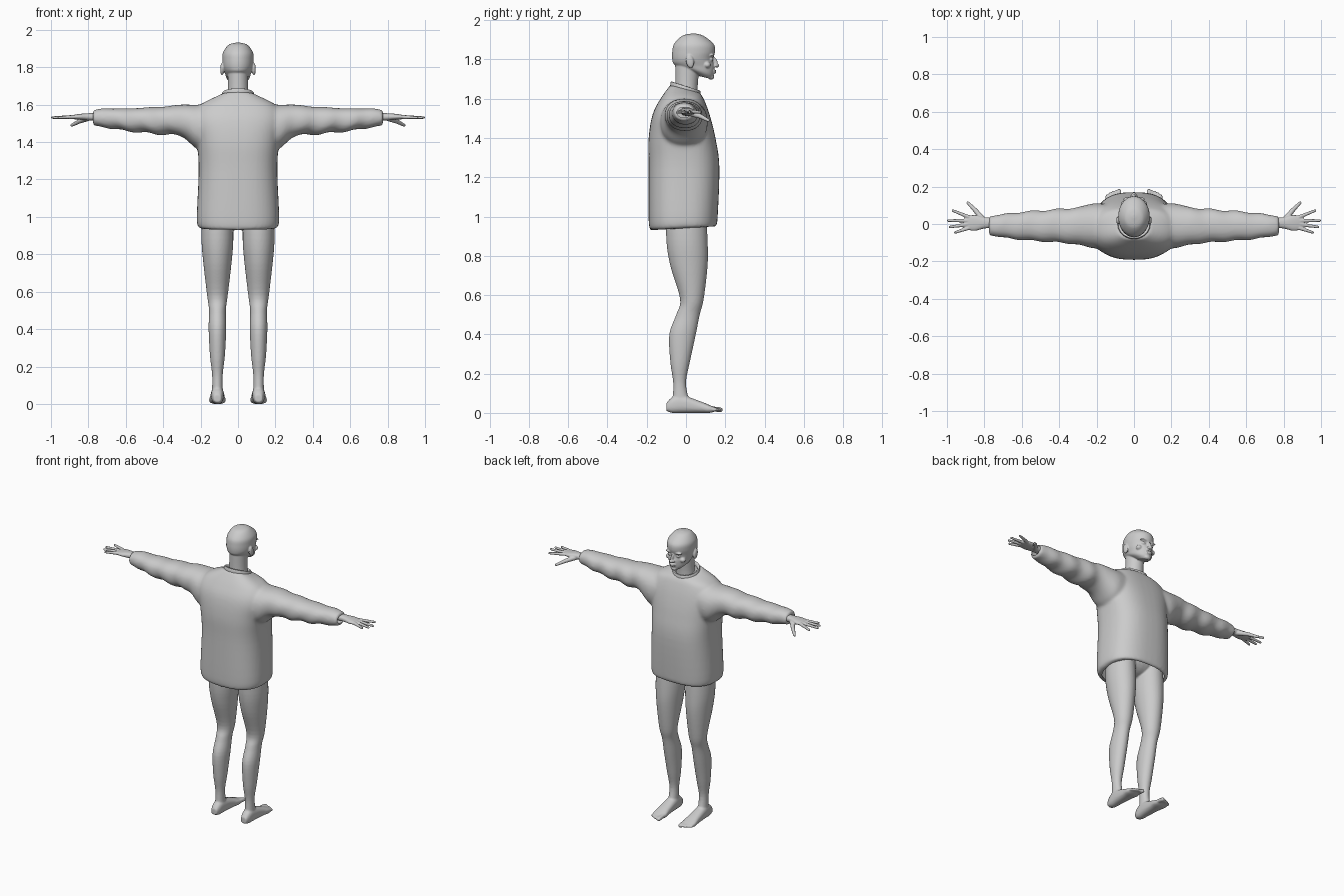
import bpy, bmesh, math
from mathutils import Vector, Matrix

if "Cube" in bpy.data.objects:
    bpy.data.objects.remove(bpy.data.objects["Cube"])

GREY = (0.6, 0.6, 0.6, 1)
material = bpy.data.materials.new("plain light grey")
material.use_nodes = True
material.diffuse_color = GREY
material.node_tree.nodes["Principled BSDF"].inputs["Base Color"].default_value = GREY
WALL = .014


def spline(rows, steps):
    """Pass a smooth curve through the sections, adding steps between them."""
    result = []
    for i in range(len(rows) - 1):
        before, start, end = rows[max(i - 1, 0)], rows[i], rows[i + 1]
        after = rows[min(i + 2, len(rows) - 1)]
        for k in range(steps):
            t = k / steps
            ease = t * t * (3 - 2 * t)
            leave, arrive = t * (1 - t) ** 2 / 2, t * t * (t - 1) / 2
            result.append([s + (e - s) * ease + (e - b) * leave + (a - s) * arrive
                           for b, s, e, a in zip(before, start, end, after)])
    return result + [rows[-1]]


def loft(bm, sections, axis="z", power=2, centre=0, steps=5, segments=48, fold=None):
    """Each section is half width, low side, high side, place on axis, optional tilt."""
    rings = []
    for half, low, high, place, tilt in spline([(*s, 0)[:5] for s in sections], steps):
        ring = []
        for k in range(segments):
            angle = math.tau * k / segments
            u, v = [math.copysign(abs(f) ** (2 / power), f)
                    for f in (math.cos(angle), math.sin(angle))]
            grow = 1 + (fold(place, angle) if fold else 0)
            a = centre + half * u * grow
            b = (low + high) / 2 + (high - low) / 2 * v * grow
            t = place + tilt * v / 2
            ring.append(bm.verts.new({"z": (a, b, t), "x": (t, a, b), "y": (a, t, b)}[axis]))
        rings.append(ring)
    for lower, upper in zip(rings, rings[1:]):
        for k in range(segments):
            j = (k + 1) % segments
            bm.faces.new((lower[k], lower[j], upper[j], upper[k]))
    bm.faces.new(rings[0])
    bm.faces.new(rings[-1])


def ball(bm, centre, radii, tilt=0):
    matrix = (Matrix.Translation(centre) @ Matrix.Rotation(tilt, 4, "X")
              @ Matrix.Diagonal((*radii, 1)))
    bmesh.ops.create_uvsphere(bm, u_segments=24, v_segments=16, radius=1, matrix=matrix)


def digit(bm, start, end, start_radius, end_radius):
    """Tapered, round-ended segment of a finger or toe."""
    start, end = Vector(start), Vector(end)
    ball(bm, start, [start_radius] * 3)
    ball(bm, end, [end_radius] * 3)
    along = end - start
    turn = along.to_track_quat("Z", "Y").to_matrix().to_4x4()
    bmesh.ops.create_cone(bm, cap_ends=True, segments=16, radius1=start_radius,
                          radius2=end_radius, depth=along.length,
                          matrix=Matrix.Translation((start + end) / 2) @ turn)


def mirror(bm):
    """Copy everything built so far to the other side."""
    copied = bmesh.ops.duplicate(bm, geom=bm.verts[:] + bm.edges[:] + bm.faces[:])["geom"]
    for item in copied:
        if isinstance(item, bmesh.types.BMVert):
            item.co.x *= -1


def finish(name, bm, voxel=0, relax=0, cutter=None):
    """Fuse overlapping pieces into one skin, cut any openings and shade it."""
    bmesh.ops.recalc_face_normals(bm, faces=bm.faces[:])
    mesh = bpy.data.meshes.new(name)
    bm.to_mesh(mesh)
    bm.free()
    obj = bpy.data.objects.new(name, mesh)
    bpy.context.collection.objects.link(obj)
    if voxel:
        fuse = obj.modifiers.new("fuse", "REMESH")
        fuse.mode, fuse.voxel_size = "VOXEL", voxel
        smooth = obj.modifiers.new("relax", "SMOOTH")
        smooth.factor, smooth.iterations = .5, relax
    if cutter:
        openings = obj.modifiers.new("openings", "BOOLEAN")
        openings.operation, openings.solver, openings.object = "DIFFERENCE", "EXACT", cutter
    if obj.modifiers:
        graph = bpy.context.evaluated_depsgraph_get()
        baked = bpy.data.meshes.new_from_object(obj.evaluated_get(graph))
        obj.modifiers.clear()
        obj.data = baked
    obj.data.materials.clear()
    obj.data.materials.append(material)
    bpy.ops.object.select_all(action="DESELECT")
    obj.select_set(True)
    bpy.context.view_layer.objects.active = obj
    bpy.ops.object.shade_smooth_by_angle(angle=math.radians(45))
    return obj


def inset(section, shift=0):
    half, low, high, place = section[:4]
    return half - WALL, low + WALL, high - WALL, place + shift


def crease(x, angle):
    """Soft cloth folds that fade out at the shoulder and cuff."""
    strength = max(0, min(1, (x - .25) * 8, (.76 - x) * 12))
    return strength * (.05 - .03 * math.sin(angle)) * math.sin(46 * x + 2 * math.cos(angle + .6))


# Sweater sections, shared by the cloth and the hollow inside it
torso = [(.2, -.18, .15, .94, .02), (.22, -.19, .16, .98), (.21, -.19, .17, 1.25),
         (.22, -.19, .15, 1.4), (.24, -.17, .12, 1.52), (.2, -.13, .09, 1.6),
         (.09, -.08, .07, 1.65, -.04)]
sleeve = [(.11, 1.37, 1.61, .1), (.12, 1.36, 1.6, .21), (.1, 1.43, 1.6, .3), (.09, 1.44, 1.59, .4),
          (.075, 1.46, 1.58, .6), (.06, 1.48, 1.58, .72), (.05, 1.49, 1.57, .775)]

# Hollow of the sweater at the cuffs and hem
bm = bmesh.new()
loft(bm, [inset(sleeve[-1], shift) for shift in (-.08, .02)], "x", 2.2, -.01)
mirror(bm)
loft(bm, [inset(torso[0], -.06)] + [inset(section) for section in torso[:4]], power=2.6)
hollow = finish("sweater_hollow_cutter", bm)
hollow.hide_render = True
hollow.hide_set(True)

# Sweater with folded sleeves and a boxy torso
bm = bmesh.new()
loft(bm, sleeve, "x", 2.2, -.01, steps=10, fold=crease)
mirror(bm)
loft(bm, torso, power=2.6)
finish("sweater", bm, .01, 5, hollow)

# Neckband
bm = bmesh.new()
loft(bm, [(.08 + grow, -.073 - grow, .067 + grow, z, -.045) for grow, z in
          ((.008, 1.635), (.006, 1.66), (0, 1.665), (-.008, 1.66), (-.01, 1.64))], steps=2)
finish("neckband", bm)

# Ears, eyes, brows, nostrils and cheeks
bm = bmesh.new()
ball(bm, (.085, .02, 1.79), (.01, .02, .034), .2)
ball(bm, (.031, .128, 1.8), (.014, .011, .01))
ball(bm, (.032, .132, 1.82), (.027, .012, .007))
ball(bm, (.01, .15, 1.768), (.009, .011, .008))
ball(bm, (.05, .108, 1.772), (.02, .018, .016))
mirror(bm)

# Skull and neck, then nose bridge, nose tip, lips and chin
loft(bm, [(.03, .05, .13, 1.71, -.02), (.06, -.02, .14, 1.74, -.04), (.07, -.06, .145, 1.77, -.01),
          (.08, -.07, .138, 1.8), (.084, -.07, .148, 1.84), (.08, -.06, .14, 1.88),
          (.05, -.02, .09, 1.92), (.01, .03, .05, 1.932)])
loft(bm, [(.065, -.06, .06, 1.58), (.055, -.055, .06, 1.67), (.055, -.055, .07, 1.77)])
ball(bm, (0, .145, 1.787), (.009, .016, .026), .35)
ball(bm, (0, .158, 1.768), (.011, .012, .009))
ball(bm, (0, .144, 1.743), (.023, .01, .005))
ball(bm, (0, .142, 1.733), (.02, .011, .006))
ball(bm, (0, .128, 1.711), (.022, .016, .014))
finish("head", bm, .004, 3)

# Hands with wrist, four fanned fingers and a lowered thumb
for side, sign in (("left", 1), ("right", -1)):
    bm = bmesh.new()
    loft(bm, [(.035, 1.51, 1.56, .62), (.028, 1.515, 1.555, .78), (.042, 1.52, 1.55, .85),
              (.034, 1.525, 1.54, .905)], "x", 2.3, .006)
    for i, (spread, length) in enumerate(((22, .09), (0, .108), (-8, .1), (-18, .075))):
        knuckle = Vector((.885, .038 - .02 * i, 1.534))
        reach = Matrix.Rotation(math.radians(spread), 3, "Z") @ Vector((length, 0, -.003))
        digit(bm, knuckle, knuckle + reach, .0105, .007)
    thumb_joint = (.85, .075, 1.51)
    digit(bm, (.8, .015, 1.53), thumb_joint, .017, .012)
    digit(bm, thumb_joint, (.888, .113, 1.49), .012, .008)
    for vert in bm.verts:
        vert.co.x *= sign
    finish(side + "_hand", bm, .0035, 2)

# Legs, feet, toes and hips
bm = bmesh.new()
loft(bm, [(.08, -.1, .1, 1.05), (.085, -.1, .11, .88), (.075, -.08, .11, .75), (.055, -.03, .09, .58),
          (.045, -.05, .07, .5), (.047, -.085, .05, .4), (.04, -.08, .02, .26), (.028, -.065, 0, .15),
          (.03, -.07, .02, .05)], centre=.11)
loft(bm, [(.02, .01, .05, -.1), (.03, 0, .08, -.07), (.035, 0, .09, -.02), (.04, 0, .06, .07),
          (.045, 0, .04, .12), (.035, .01, .025, .155)], "y", 2.5, .11)
for i in range(5):
    x, y, radius = .08 + .016 * i, .175 - .0016 * i * i, .009 if i else .013
    digit(bm, (x, y - .05, .022), (x, y, .016), radius, radius)
mirror(bm)
ball(bm, (0, 0, 1.03), (.17, .1, .1))
finish("legs", bm, .0058, 3)
